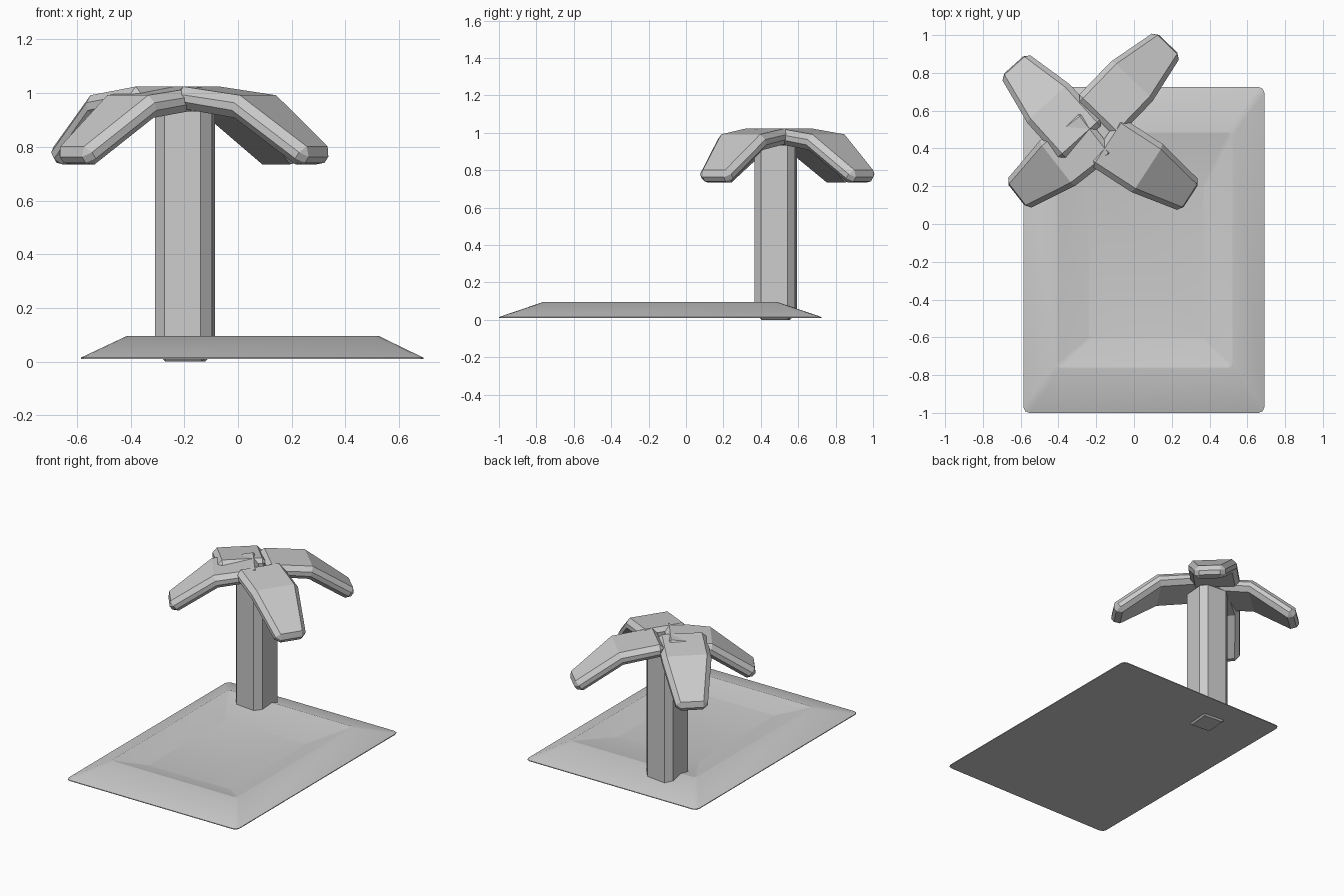
import bpy, bmesh
from math import radians, cos, sin, pi
from mathutils import Matrix

if "Cube" in bpy.data.objects:
    bpy.data.objects.remove(bpy.data.objects["Cube"])


def finish(name, bm, bevel=0.0):
    bmesh.ops.recalc_face_normals(bm, faces=bm.faces)
    mesh = bpy.data.meshes.new(name)
    bm.to_mesh(mesh)
    bm.free()
    ob = bpy.data.objects.new(name, mesh)
    bpy.context.collection.objects.link(ob)
    if bevel:
        mod = ob.modifiers.new("Bevel", 'BEVEL')
        mod.width = bevel
        mod.segments = 1
        mod.limit_method = 'ANGLE'
        mod.angle_limit = radians(40)
    return ob


def loft(bm, rings):
    """Skin equal-sized closed rings of points and cap both ends."""
    loops = [[bm.verts.new(p) for p in ring] for ring in rings]
    for a, b in zip(loops, loops[1:]):
        n = len(a)
        for i in range(n):
            bm.faces.new((a[i], a[(i + 1) % n], b[(i + 1) % n], b[i]))
    bm.faces.new(loops[0])
    bm.faces.new(loops[-1])


def rounded_rect(x0, x1, y0, y1, z, r):
    pts = []
    corners = ((x1 - r, y1 - r), (x0 + r, y1 - r), (x0 + r, y0 + r), (x1 - r, y0 + r))
    for k, (cx, cy) in enumerate(corners):
        for j in range(3):
            a = k * pi / 2 + j * pi / 4
            pts.append((cx + r * cos(a), cy + r * sin(a), z))
    return pts


# Base: sloped outside, shallow basin inside
bm = bmesh.new()
loft(bm, [
    rounded_rect(-0.585, 0.69, -1.0, 0.725, 0.01, 0.03),
    rounded_rect(-0.585, 0.69, -1.0, 0.725, 0.015, 0.03),
    rounded_rect(-0.415, 0.525, -0.765, 0.49, 0.095, 0.025),
    rounded_rect(-0.405, 0.515, -0.755, 0.48, 0.093, 0.02),
    rounded_rect(-0.24, 0.37, -0.61, 0.20, 0.05, 0.01),
])
base = finish("basin_base", bm)

# Trunk: chamfered square post, turned slightly
bm = bmesh.new()
bmesh.ops.create_cube(bm, size=1.0, matrix=Matrix.Diagonal((0.212, 0.218, 0.97, 1)))
trunk = finish("trunk", bm, 0.038)
trunk.location = (-0.197, 0.48, 0.485)
trunk.rotation_euler.z = radians(-5)

# Leaves: drooping tapered slabs; (distance, top z, bottom distance, bottom z, half width)
profile = [
    (0.00, 1.028, 0.00, 0.945, 0.152),
    (0.28, 0.992, 0.255, 0.908, 0.152),
    (0.565, 0.785, 0.515, 0.718, 0.095),
]
leaves = {
    "leaf_back_right": (-0.20, 0.56, 46),
    "leaf_front_right": (-0.16, 0.445, -33),
    "leaf_front_left": (-0.19, 0.49, 218),
    "leaf_back_left": (-0.27, 0.435, 132),
}
for name, (x, y, angle) in leaves.items():
    bm = bmesh.new()
    loft(bm, [[(s, -w, z), (s, w, z), (sb, w, zb), (sb, -w, zb)]
              for s, z, sb, zb, w in profile])
    leaf = finish(name, bm, 0.028)
    leaf.location = (x, y, 0)
    leaf.rotation_euler.z = radians(angle)

# Smooth only the base's small rounded corners
bpy.ops.object.select_all(action='DESELECT')
base.select_set(True)
bpy.context.view_layer.objects.active = base
bpy.ops.object.shade_smooth_by_angle(angle=radians(30))
